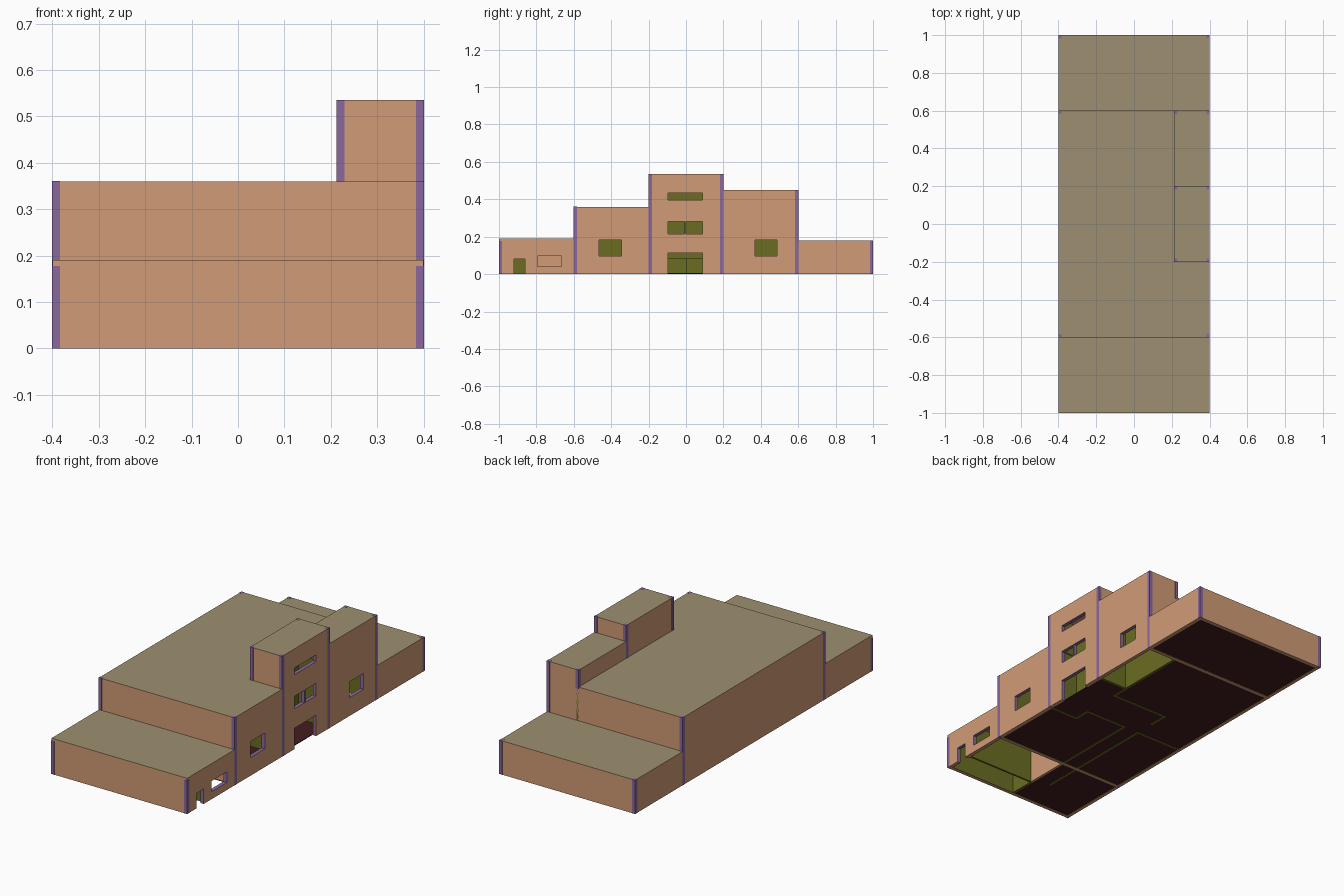
import bpy, bmesh
from mathutils import Vector

if "Cube" in bpy.data.objects:
    bpy.data.objects.remove(bpy.data.objects["Cube"])

T = 0.02        # outer wall thickness
PLATE = 0.003   # roof plate thickness


def mat(name, rgb):
    m = bpy.data.materials.new(name)
    m.diffuse_color = (*rgb, 1)
    m.use_nodes = True
    m.node_tree.nodes["Principled BSDF"].inputs["Base Color"].default_value = m.diffuse_color
    return m


TAN = mat("tan_render", (0.64, 0.33, 0.18))
ROOF = mat("roof_grey", (0.34, 0.28, 0.165))
PURPLE = mat("purple_trim", (0.26, 0.14, 0.34))
OLIVE = mat("olive_inside", (0.145, 0.155, 0.016))
MAROON = mat("maroon_floor", (0.055, 0.012, 0.013))


def finish(name, bm, mats):
    me = bpy.data.meshes.new(name)
    bm.to_mesh(me)
    bm.free()
    for m in mats:
        me.materials.append(m)
    ob = bpy.data.objects.new(name, me)
    bpy.context.collection.objects.link(ob)
    return ob


def prism(name, outline, z0, z1, material, top=None):
    """Extruded outline; the upward faces can have their own colour."""
    bm = bmesh.new()
    f = bm.faces.new([bm.verts.new((x, y, z0)) for x, y in outline])
    up = bmesh.ops.extrude_face_region(bm, geom=[f])["geom"]
    bmesh.ops.translate(bm, vec=(0, 0, z1 - z0),
                        verts=[v for v in up if isinstance(v, bmesh.types.BMVert)])
    bmesh.ops.recalc_face_normals(bm, faces=bm.faces)
    if top:
        for f in bm.faces:
            f.material_index = int(f.normal.z > 0.5)
    return finish(name, bm, [material] + ([top] if top else []))


def box(name, x0, y0, x1, y1, z0, z1, material, top=None):
    return prism(name, [(x0, y0), (x1, y0), (x1, y1), (x0, y1)], z0, z1, material, top)


def wall(name, a, b, z0, z1, holes=()):
    """Tan outside, olive inside, purple reveals. Outside is right of a->b.
    Holes are (y0, y1, z0, z1) on walls that run along +y."""
    a, b = Vector((*a, 0)), Vector((*b, 0))
    length = (b - a).length
    u = (b - a) / length
    inward = Vector((-u.y, u.x, 0))
    bm = bmesh.new()

    def quad(pts, index):
        vs = [bm.verts.new(a + u * s + inward * d + Vector((0, 0, z))) for s, z, d in pts]
        bm.faces.new(vs).material_index = index

    holes = [(h[0] - a.y, h[1] - a.y, h[2], h[3]) for h in holes]
    ss = sorted({0, length, *[v for h in holes for v in h[:2]]})
    zs = sorted({z0, z1, *[v for h in holes for v in h[2:]]})
    for s0, s1 in zip(ss, ss[1:]):
        for c0, c1 in zip(zs, zs[1:]):
            ms, mz = (s0 + s1) / 2, (c0 + c1) / 2
            if any(h[0] < ms < h[1] and h[2] < mz < h[3] for h in holes):
                continue
            ring = [(s0, c0), (s1, c0), (s1, c1), (s0, c1)]
            quad([(s, z, 0) for s, z in ring], 0)
            quad([(s, z, T) for s, z in reversed(ring)], 1)
            if c0 == z0:
                quad([(s0, c0, 0), (s0, c0, T), (s1, c0, T), (s1, c0, 0)], 0)
    for s0, s1, c0, c1 in holes:
        ring = [(s0, c0), (s0, c1), (s1, c1), (s1, c0)]
        for i in range(4 if c0 > z0 else 3):
            c, d = ring[i], ring[(i + 1) % 4]
            quad([(*c, 0), (*c, T), (*d, T), (*d, 0)], 2)
    bmesh.ops.remove_doubles(bm, verts=bm.verts, dist=1e-5)
    return finish(name, bm, [TAN, OLIVE, PURPLE])


# Roof heights
FRONT, MAIN, TOWER, SIDE, BACK = 0.19, 0.36, 0.535, 0.45, 0.18
X, XI = 0.4, 0.213

# Front wing walls
h = FRONT - PLATE
wall("front_wing_left_wall", (-X, -.6), (-X, -1), 0, h)
wall("front_wing_front_wall", (-X, -1), (X, -1), 0, h)
wall("front_wing_right_wall", (X, -1), (X, -.6), 0, h,
     [(-.92, -.86, 0, .08), (-.795, -.665, .04, .097)])

# Main block walls
h = MAIN - PLATE
wall("main_front_wall", (-X, -.6), (X, -.6), 0, h)
wall("main_right_wall", (X, -.6), (X, -.2), 0, h, [(-.465, -.345, .097, .182)])
wall("main_back_wall", (XI, .6), (-X, .6), 0, h)
wall("main_left_wall", (-X, .6), (-X, -.6), 0, h)

# Tower walls with door and two window bands
h = TOWER - PLATE
wall("tower_right_wall", (X, -.2), (X, .2), 0, h,
     [(-.095, .087, 0, .112), (-.095, .087, .215, .282), (-.095, .087, .397, .433)])
wall("tower_back_wall", (X, .2), (XI, .2), .35, h)
wall("tower_left_wall", (XI, .2), (XI, -.2), .35, h)
wall("tower_front_wall", (XI, -.2), (X, -.2), .35, h)
box("tower_window_mullion", X - T, -.009, X - .002, -.001, .215, .282, PURPLE)

# Side block walls
h = SIDE - PLATE
wall("side_block_right_wall", (X, .2), (X, .6), 0, h, [(.37, .487, .097, .182)])
wall("side_block_back_wall", (X, .6), (XI, .6), 0, h)
wall("side_block_left_wall", (XI, .6), (XI, .2), .35, h)

# Back wing walls
h = BACK - PLATE
wall("back_wing_right_wall", (X, .6), (X, 1), 0, h)
wall("back_wing_back_wall", (X, 1), (-X, 1), 0, h)
wall("back_wing_left_wall", (-X, 1), (-X, .6), 0, h)

# Roof plates
box("front_wing_roof", -X, -1, X, -.6, FRONT - PLATE, FRONT, TAN, ROOF)
prism("main_roof", [(-X, -.6), (X, -.6), (X, -.2), (XI, -.2), (XI, .6), (-X, .6)],
      MAIN - PLATE, MAIN, TAN, ROOF)
box("tower_roof", XI, -.2, X, .2, TOWER - PLATE, TOWER, TAN, ROOF)
box("side_block_roof", XI, .2, X, .6, SIDE - PLATE, SIDE, TAN, ROOF)
box("back_wing_roof", -X, .6, X, 1, BACK - PLATE, BACK, TAN, ROOF)


# Purple corner posts, standing just proud of the walls
def post(x, y, dx, dy, z0, z1):
    w, e = 0.017, 0.001
    xs = sorted((x + e * -dx, x + w * dx))
    ys = sorted((y + e * -dy, y + w * dy))
    box("corner_post", xs[0], ys[0], xs[1], ys[1], z0, z1, PURPLE)


for sx in (-1, 1):
    post(sx * X, -1, -sx, 1, 0, .178)
    post(sx * X, 1, -sx, -1, 0, BACK + .0006)
    post(sx * X, -.6, -sx, 1, 0, MAIN + .0006)
post(-X, .6, 1, -1, 0, MAIN + .0006)
post(X, .6, -1, -1, 0, SIDE + .0006)
post(XI, .6, 1, -1, .35, SIDE + .0006)
for sy in (-1, 1):
    post(X, sy * .2, -1, -sy, 0, TOWER + .0006)
    post(XI, sy * .2, 1, -sy, .35, TOWER + .0006)

# Floors; two rooms on the right side are left open below
for x0, y0, x1, y1 in [(-.38, -.98, -.03, -.6), (-.38, -.6, .38, .2),
                       (-.38, .2, .215, .6), (-.38, .6, .38, .98)]:
    box("floor", x0, y0, x1, y1, .002, .006, MAROON)

# Inner partitions: x0, y0, x1, y1, z0, z1
for p in [(-.03, -.98, -.018, -.84, 0, .187), (-.03, -.58, -.018, -.1, 0, .357),
          (-.12, -.8, -.108, -.6, 0, .187), (-.12, -.58, -.108, -.1, 0, .357),
          (-.03, -.845, .38, -.835, 0, .187),
          (.213, -.2, .38, -.188, 0, .36), (.213, -.2, .225, -.1, 0, .357),
          (-.03, -.112, .225, -.1, 0, .357), (.213, -.1, .225, .1, .08, .357),
          (.213, .1, .225, .6, 0, .357), (-.12, .1, .213, .112, 0, .357),
          (-.12, 0, -.108, .112, 0, .357), (.213, .19, .38, .202, 0, .36),
          (-.38, -.112, -.12, -.1, 0, .357)]:
    box("partition", *p, OLIVE)
box("store_partition", -.03, -.835, -.018, -.6, 0, .187, TAN)
